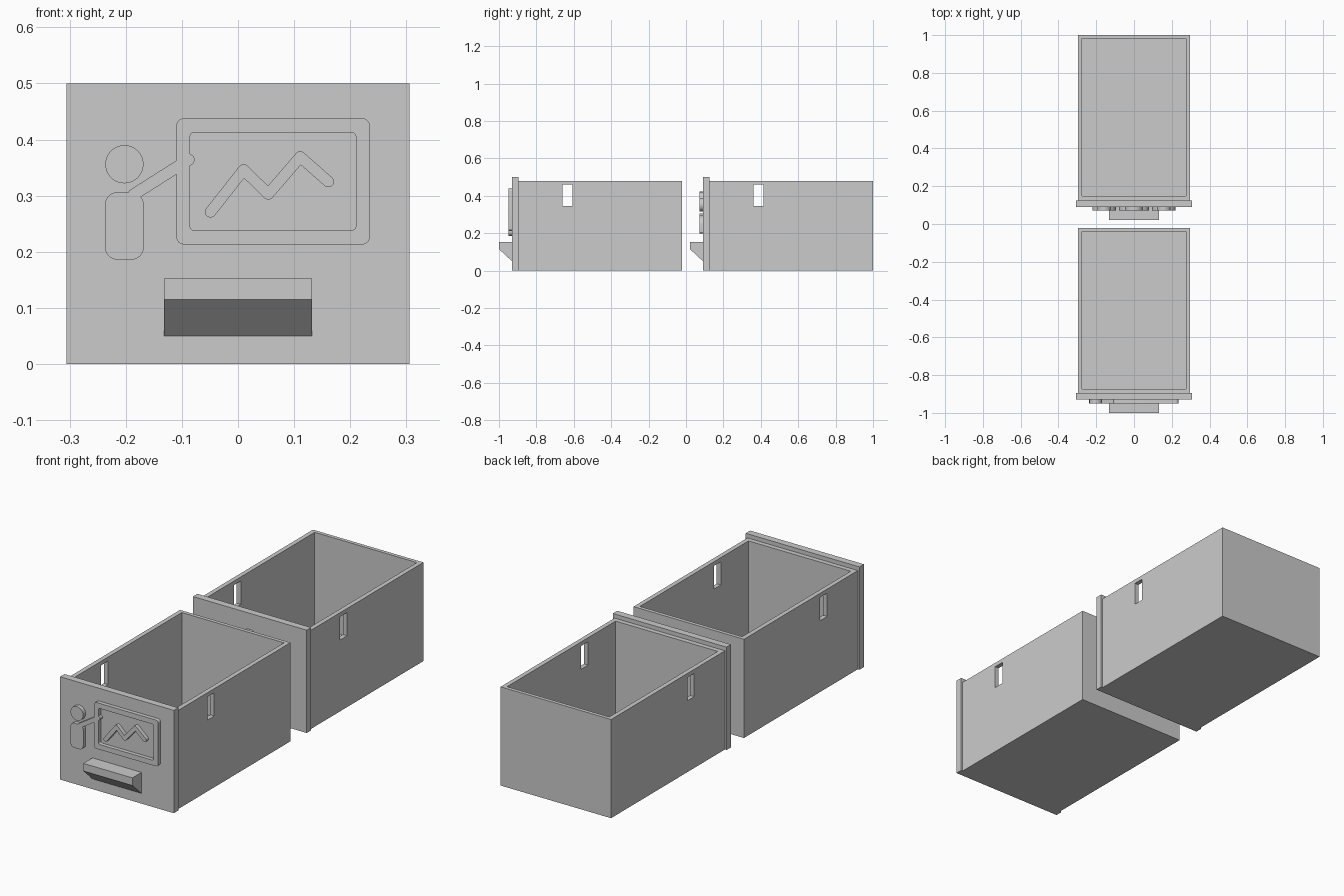
import bpy, bmesh
from math import pi, cos, sin
from mathutils import Vector

cube = bpy.data.objects.get("Cube")
if cube:
    bpy.data.objects.remove(cube)

grey = bpy.data.materials.new("plain grey")
grey.use_nodes = True
GREY = (0.6, 0.6, 0.6, 1)
grey.diffuse_color = GREY
grey.node_tree.nodes["Principled BSDF"].inputs["Base Color"].default_value = GREY

PLATE_FRONT, PLATE_BACK, BOX_BACK = -0.93, -0.896, -0.021
PITCH = 1.021      # spacing between the two drawers
RELIEF = 0.019     # height of the raised pictures


def prism(name, points, vector):
    """Flat outline pushed along a vector into a solid."""
    bm = bmesh.new()
    face = bm.faces.new([bm.verts.new(p) for p in points])
    new = bmesh.ops.extrude_face_region(bm, geom=[face])["geom"]
    bmesh.ops.translate(bm, vec=vector,
                        verts=[v for v in new if isinstance(v, bmesh.types.BMVert)])
    bmesh.ops.recalc_face_normals(bm, faces=bm.faces)
    mesh = bpy.data.meshes.new(name)
    bm.to_mesh(mesh)
    bm.free()
    mesh.materials.append(grey)
    obj = bpy.data.objects.new(name, mesh)
    bpy.context.collection.objects.link(obj)
    return obj


def box(name, x0, x1, y0, y1, z0, z1):
    return prism(name, [(x0, y0, z0), (x1, y0, z0), (x1, y1, z0), (x0, y1, z0)],
                 (0, 0, z1 - z0))


def combine(target, other, operation):
    """Apply a boolean and discard the helper solid."""
    mod = target.modifiers.new("combine", "BOOLEAN")
    mod.operation, mod.object, mod.solver = operation, other, "EXACT"
    bpy.context.view_layer.objects.active = target
    bpy.ops.object.modifier_apply(modifier=mod.name)
    bpy.data.objects.remove(other)
    return target


def arc(centre, radius, start, end, steps=8):
    return [Vector((centre[0] + radius * cos(start + (end - start) * i / steps),
                    centre[1] + radius * sin(start + (end - start) * i / steps)))
            for i in range(steps + 1)]


def circle(x, z, r):
    return arc((x, z), r, 0, 2 * pi, 40)[:-1]


def rounded(x0, x1, z0, z1, bottom, top):
    """Rectangle outline with separate bottom and top corner radii."""
    out = []
    for i, (x, z, r) in enumerate([(x1, z1, top), (x0, z1, top),
                                   (x0, z0, bottom), (x1, z0, bottom)]):
        cx = x - r if x == x1 else x + r
        cz = z - r if z == z1 else z + r
        out += arc((cx, cz), r, i * pi / 2, (i + 1) * pi / 2)
    return out


def stroke(points, r):
    """Outline of a thick line with round ends and round outer bends."""
    path = [Vector(p) for p in points]
    out = []
    for pts in (path, path[::-1]):
        for i in range(1, len(pts)):
            d = (pts[i] - pts[i - 1]).normalized()
            n = Vector((d.y, -d.x))
            a = Vector((1, 0)).angle_signed(n) * -1
            if i == len(pts) - 1:
                out += arc(pts[i], r, a, a + pi, 12)
                continue
            e = (pts[i + 1] - pts[i]).normalized()
            turn = -d.angle_signed(e)
            if turn > 0:
                out += arc(pts[i], r, a, a + turn)
            else:
                m = n + Vector((e.y, -e.x))
                out.append(pts[i] + m * (2 * r / m.length_squared))
    return out


def raised(name, outline, dy, proud=RELIEF, sunk=0.004):
    front = PLATE_FRONT + dy - proud
    return prism(name, [(p.x, front, p.y) for p in outline], (0, proud + sunk, 0))


def drawer(name, dy):
    # Open bin with a viewing slot through both sides
    body = box(name + "_bin", -0.297, 0.297, PLATE_BACK + dy, BOX_BACK + dy, 0, 0.48)
    combine(body, box("hollow", -0.275, 0.275, PLATE_BACK + 0.023 + dy,
                      BOX_BACK - 0.018 + dy, 0.02, 0.6), "DIFFERENCE")
    combine(body, box("slot", -0.4, 0.4, -0.66 + dy, -0.607 + dy, 0.347, 0.46),
            "DIFFERENCE")
    # Front plate and wedge pull
    box(name + "_front_plate", -0.306, 0.306, PLATE_FRONT + dy, PLATE_BACK + dy, 0, 0.5)
    profile = [(PLATE_FRONT, 0.05), (-1, 0.115), (-1, 0.152), (PLATE_FRONT, 0.152)]
    prism(name + "_pull", [(-0.132, y + dy, z) for y, z in profile], (0.264, 0, 0))


drawer("near_drawer", 0)
drawer("far_drawer", PITCH)

# Near picture: a presenter pointing at a framed chart
scene = raised("presenter_and_board", rounded(-0.11, 0.235, 0.213, 0.438, 0.014, 0.014), 0)
window = raised("window", rounded(-0.0855, 0.21, 0.238, 0.413, 0.008, 0.008), 0, 0.04, 0.03)
combine(scene, window, "DIFFERENCE")
combine(scene, raised("arm", stroke([(-0.186, 0.302), (-0.088, 0.364)], 0.0105), 0), "UNION")
combine(scene, raised("torso", rounded(-0.237, -0.168, 0.186, 0.306, 0.022, 0.022), 0), "UNION")
raised("presenter_head", circle(-0.2025, 0.356, 0.034), 0)
raised("chart_line", stroke([(-0.049, 0.271), (0.01, 0.346), (0.054, 0.303),
                             (0.111, 0.369), (0.161, 0.325)], 0.01), 0)

# Far picture: a group of three people
for label, x, head_r, half in (("middle", 0, 0.048, 0.08),
                               ("left", 0.158, 0.036, 0.062),
                               ("right", -0.158, 0.036, 0.062)):
    top = 0.305 if x == 0 else 0.295
    raised(label + "_person_head", circle(x, top + 0.021 + head_r, head_r), PITCH)
    raised(label + "_person_body",
           rounded(x - half, x + half, 0.2, top, 0.008, 0.05), PITCH)

# Smooth the round edges, keep the corners crisp
for obj in bpy.context.scene.objects:
    if obj.type == "MESH" and obj.material_slots and obj.material_slots[0].material == grey:
        bpy.ops.object.select_all(action="DESELECT")
        obj.select_set(True)
        bpy.context.view_layer.objects.active = obj
        bpy.ops.object.shade_smooth_by_angle(angle=0.5)
